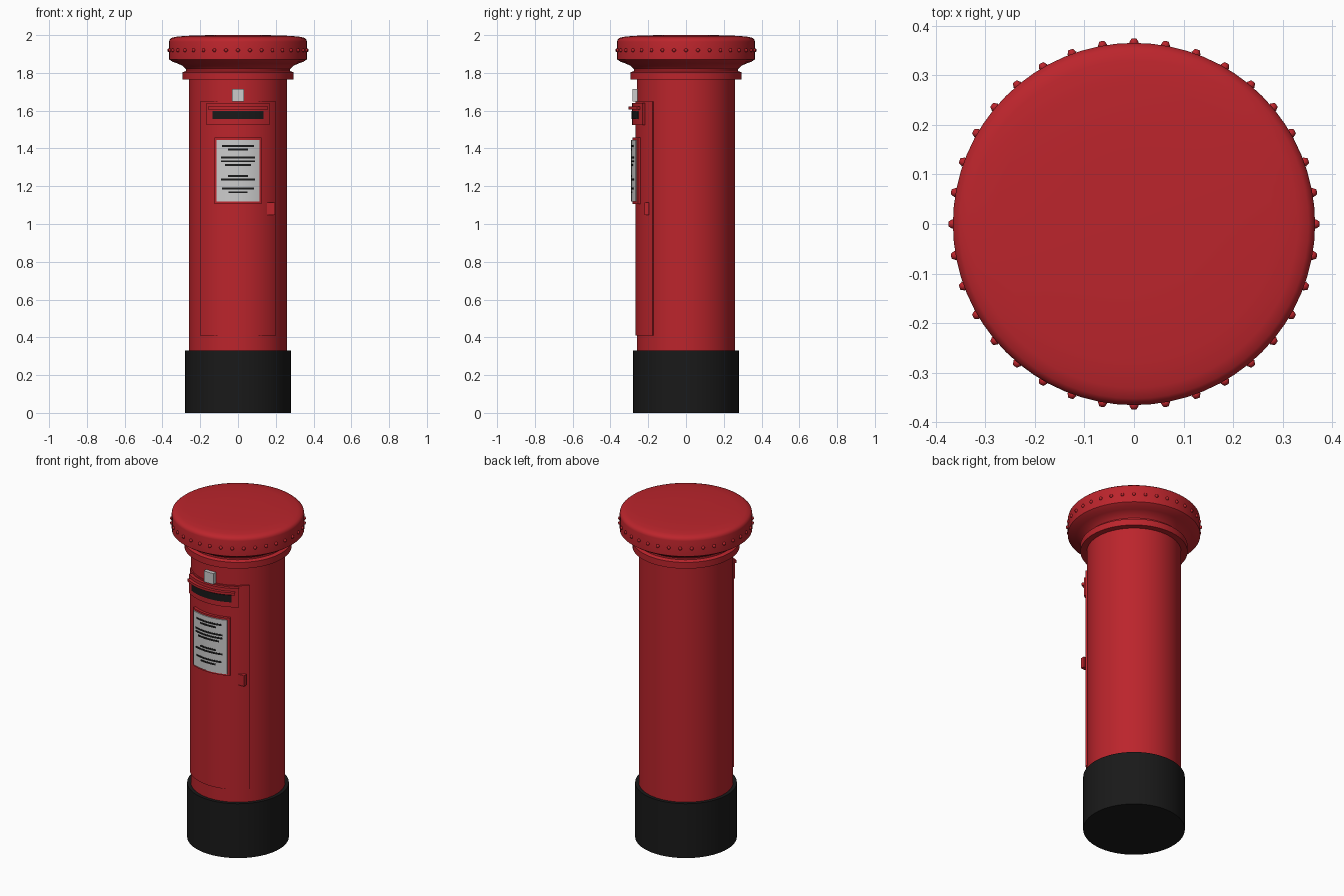
import bpy, bmesh
from math import sin, cos, pi, asin, radians
from mathutils import Matrix

if "Cube" in bpy.data.objects:
    bpy.data.objects.remove(bpy.data.objects["Cube"])


def material(name, rgb):
    m = bpy.data.materials.new(name)
    m.diffuse_color = (*rgb, 1)
    m.use_nodes = True
    m.node_tree.nodes["Principled BSDF"].inputs["Base Color"].default_value = m.diffuse_color
    return m


RED = material("red_paint", (0.5, 0.018, 0.025))
BLACK = material("black_paint", (0.01, 0.01, 0.01))
WHITE = material("white_enamel", (0.75, 0.75, 0.72))


def finish(name, bm, mat, angle=35):
    bmesh.ops.recalc_face_normals(bm, faces=bm.faces)
    me = bpy.data.meshes.new(name)
    bm.to_mesh(me)
    bm.free()
    me.materials.append(mat)
    if angle:
        me.shade_smooth()
        me.set_sharp_from_angle(angle=radians(angle))
    ob = bpy.data.objects.new(name, me)
    bpy.context.collection.objects.link(ob)
    return ob


def lathe(name, profile, mat, n=64):
    """Turn (radius, z) points, closed with flat ends."""
    bm = bmesh.new()
    rings = [[bm.verts.new((r * cos(2 * pi * i / n), r * sin(2 * pi * i / n), z))
              for i in range(n)] for r, z in profile]
    for a, b in zip(rings, rings[1:]):
        for i in range(n):
            j = (i + 1) % n
            bm.faces.new((a[i], a[j], b[j], b[i]))
    bm.faces.new(rings[0])
    bm.faces.new(rings[-1])
    return finish(name, bm, mat)


def curved_plate(name, half_width, z0, z1, r0, r1, mat, n=20):
    """Plate wrapped round the front of the pillar."""
    half = asin(half_width / r1)
    bm = bmesh.new()
    rows = []
    for i in range(n + 1):
        a = half * (2 * i / n - 1)
        rows.append([bm.verts.new((r * sin(a), -r * cos(a), z))
                     for r, z in ((r0, z0), (r1, z0), (r1, z1), (r0, z1))])
    for a, b in zip(rows, rows[1:]):
        for k in range(4):
            m = (k + 1) % 4
            bm.faces.new((a[k], a[m], b[m], b[k]))
    bm.faces.new(rows[0])
    bm.faces.new(rows[-1])
    return finish(name, bm, mat)


def box(name, lo, hi, mat):
    bm = bmesh.new()
    size = [h - l for l, h in zip(lo, hi)]
    mid = [(h + l) / 2 for l, h in zip(lo, hi)]
    bmesh.ops.create_cube(bm, size=1, matrix=Matrix.Translation(mid) @ Matrix.Diagonal((*size, 1)))
    return finish(name, bm, mat, 0)


# Pillar
lathe("base", [(0.28, 0), (0.28, 0.33)], BLACK)
lathe("body", [(0.26, 0.32), (0.26, 1.78)], RED)

# Collar, cove and cap
lathe("collar", [(0.295, 1.765), (0.295, 1.803), (0.275, 1.81), (0.275, 1.83)], RED)
lathe("cap", [(0.27, 1.815), (0.28, 1.825), (0.295, 1.838), (0.32, 1.85), (0.345, 1.858),
              (0.365, 1.872), (0.365, 1.965), (0.362, 1.976), (0.352, 1.985),
              (0.33, 1.991), (0.28, 1.996), (0.15, 2.0)], RED)

# Beads round the cap rim
bm = bmesh.new()
for i in range(36):
    a = 2 * pi * i / 36
    bmesh.ops.create_uvsphere(bm, u_segments=6, v_segments=5, radius=0.01,
                              matrix=Matrix.Translation((0.366 * cos(a), 0.366 * sin(a), 1.92))
                              @ Matrix.Rotation(a, 4, 'Z'))
finish("cap_beads", bm, RED, 60)

# Door
curved_plate("door", 0.2, 0.41, 1.648, 0.25, 0.267, RED, 32)

# Posting slot
curved_plate("slot_surround", 0.167, 1.525, 1.64, 0.255, 0.285, RED)
curved_plate("slot_opening", 0.135, 1.556, 1.598, 0.26, 0.288, BLACK)
curved_plate("slot_hood", 0.16, 1.607, 1.622, 0.26, 0.304, RED)

# Notice plate with printed rules
curved_plate("notice_frame", 0.125, 1.107, 1.457, 0.255, 0.284, RED)
curved_plate("notice_plate", 0.114, 1.118, 1.446, 0.26, 0.29, WHITE)
rules = [(1.413, .085), (1.394, .053), (1.352, .09), (1.332, .09), (1.312, .07),
         (1.255, .053), (1.236, .09), (1.188, .085), (1.168, .05)]
for i, (z, w) in enumerate(rules):
    curved_plate(f"notice_rule_{i + 1}", w, z - 0.005, z + 0.005, 0.28, 0.292, BLACK, 12)

# Collection tab and lock
box("collection_tab", (-0.032, -0.283, 1.648), (0.032, -0.25, 1.714), WHITE)
box("door_lock", (0.153, -0.221, 1.048), (0.195, -0.196, 1.113), RED)
